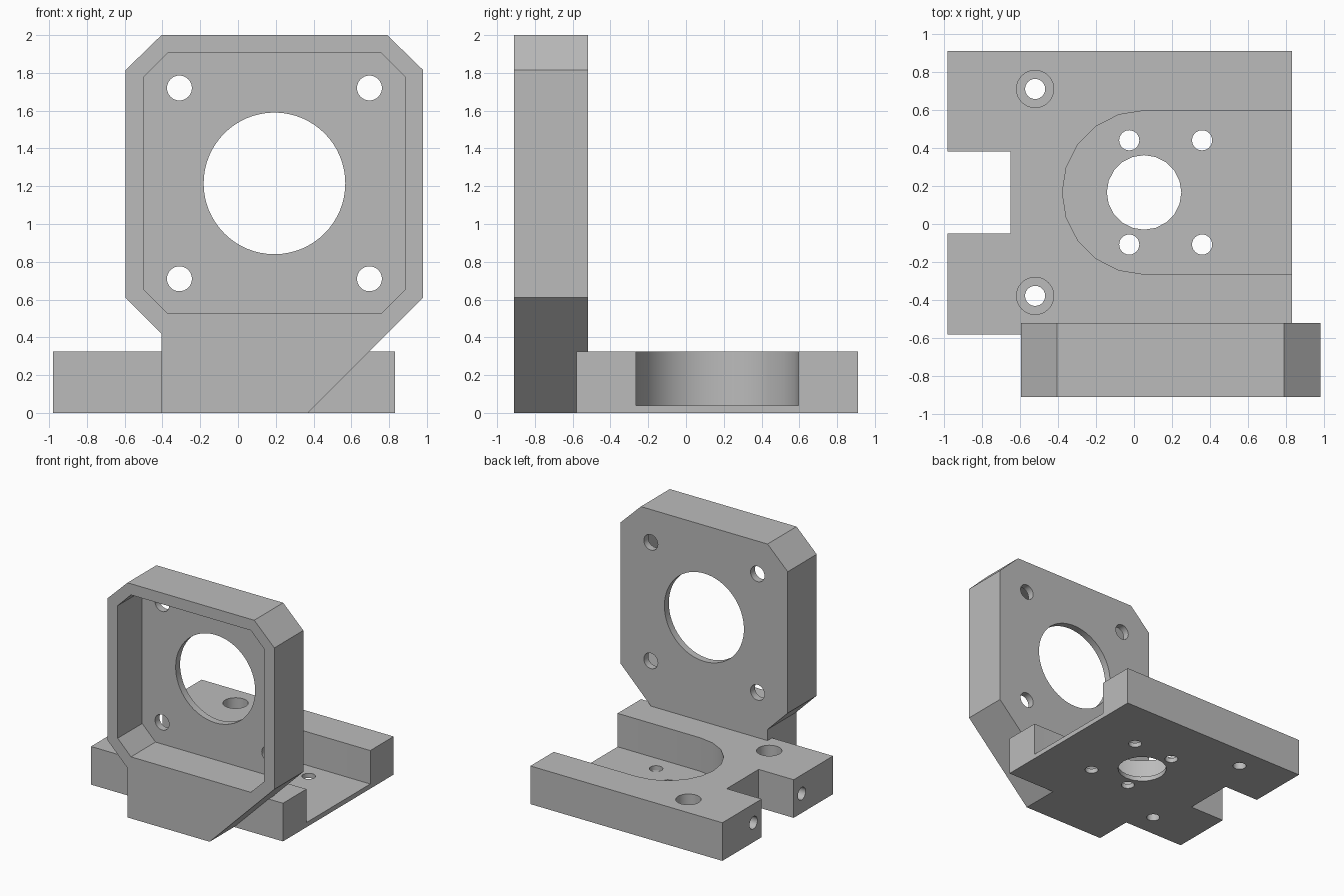
import bpy, bmesh, math
from mathutils import Vector

if "Cube" in bpy.data.objects:
    bpy.data.objects.remove(bpy.data.objects["Cube"])

grey = bpy.data.materials.new("plain grey")
grey.use_nodes = True
grey.diffuse_color = (0.5, 0.5, 0.5, 1)
grey.node_tree.nodes["Principled BSDF"].inputs["Base Color"].default_value = (0.5, 0.5, 0.5, 1)

AXES = {"X": lambda a, b, h: (h, a, b),
        "Y": lambda a, b, h: (a, h, b),
        "Z": lambda a, b, h: (a, b, h)}


def prism(name, outline, axis, low, high):
    """Extrude a 2D outline along an axis."""
    bm = bmesh.new()
    place = AXES[axis]
    face = bm.faces.new([bm.verts.new(place(a, b, low)) for a, b in outline])
    grown = bmesh.ops.extrude_face_region(bm, geom=[face])["geom"]
    shift = Vector(place(0, 0, high - low))
    bmesh.ops.translate(bm, vec=shift, verts=[g for g in grown if isinstance(g, bmesh.types.BMVert)])
    bmesh.ops.recalc_face_normals(bm, faces=bm.faces)
    mesh = bpy.data.meshes.new(name)
    bm.to_mesh(mesh)
    bm.free()
    mesh.materials.append(grey)
    ob = bpy.data.objects.new(name, mesh)
    bpy.context.collection.objects.link(ob)
    return ob


def arc(ca, cb, r, start, end, steps):
    angles = [math.radians(start + (end - start) * i / steps) for i in range(steps + 1)]
    return [(ca + r * math.cos(t), cb + r * math.sin(t)) for t in angles]


def circle(ca, cb, r, sides):
    return arc(ca, cb, r, 0, 360, sides)[:-1]


def combine(target, tool, operation="DIFFERENCE"):
    """Apply a boolean and discard the tool."""
    mod = target.modifiers.new("boolean", "BOOLEAN")
    mod.operation, mod.object, mod.solver = operation, tool, "EXACT"
    bpy.ops.object.select_all(action="DESELECT")
    bpy.context.view_layer.objects.active = target
    target.select_set(True)
    bpy.ops.object.modifier_apply(modifier=mod.name)
    bpy.data.objects.remove(tool)


def cut(target, outline, axis, low, high):
    combine(target, prism("cutter", outline, axis, low, high))


# Base slab with a square notch in one end
base = prism("mounting_bracket",
             [(-0.98, -0.58), (0.83, -0.58), (0.83, 0.91), (-0.98, 0.91), (-0.98, 0.38),
              (-0.65, 0.38), (-0.65, -0.05), (-0.98, -0.05)], "Z", 0, 0.325)

# Upright plate with chamfered corners and a sloped foot
plate = prism("upright_plate",
              [(-0.405, 0), (0.37, 0), (0.98, 0.61), (0.98, 1.815), (0.79, 2), (-0.405, 2),
               (-0.595, 1.815), (-0.595, 0.61), (-0.405, 0.42)], "Y", -0.91, -0.52)

# Front pocket, centre opening and four corner holes in the plate
PX, PZ = 0.193, 1.215
pocket = [(0.69, 0.565), (0.565, 0.69), (-0.565, 0.69), (-0.69, 0.565)]
pocket += [(-a, -b) for a, b in pocket]
cut(plate, [(PX + a, PZ + b) for a, b in pocket], "Y", -1, -0.58)
cut(plate, circle(PX, PZ, 0.375, 64), "Y", -0.8, -0.4)
for sx in (-1, 1):
    for sz in (-1, 1):
        cut(plate, circle(PX + sx * 0.503, PZ + sz * 0.505, 0.066, 32), "Y", -0.8, -0.4)

# Round-ended slot, open at the far end of the base
BX, BY = 0.053, 0.166
slot = [(1, BY + 0.43)] + arc(BX, BY, 0.43, 90, 270, 10) + [(1, BY - 0.43)]
cut(base, slot, "Z", 0.04, 0.5)

# Holes through the slot floor
cut(base, circle(BX, BY, 0.196, 20), "Z", -0.1, 0.2)
for x in (-0.025, 0.358):
    for side in (-1, 1):
        cut(base, circle(x, BY + side * 0.274, 0.053, 24), "Z", -0.1, 0.2)

# Counterbored bolt holes, and blind screw holes in the two arm ends
for side in (-1, 1):
    y = BY + side * 0.544
    cut(base, circle(-0.52, y, 0.098, 32), "Z", 0.13, 0.5)
    cut(base, circle(-0.52, y, 0.053, 24), "Z", -0.1, 0.3)
    cut(base, circle(BY + side * 0.325, 0.165, 0.053, 24), "X", -1.1, -0.6)

# Join the plate and the base into one solid
combine(base, plate, "UNION")
bpy.ops.object.shade_smooth_by_angle(angle=math.radians(30))
